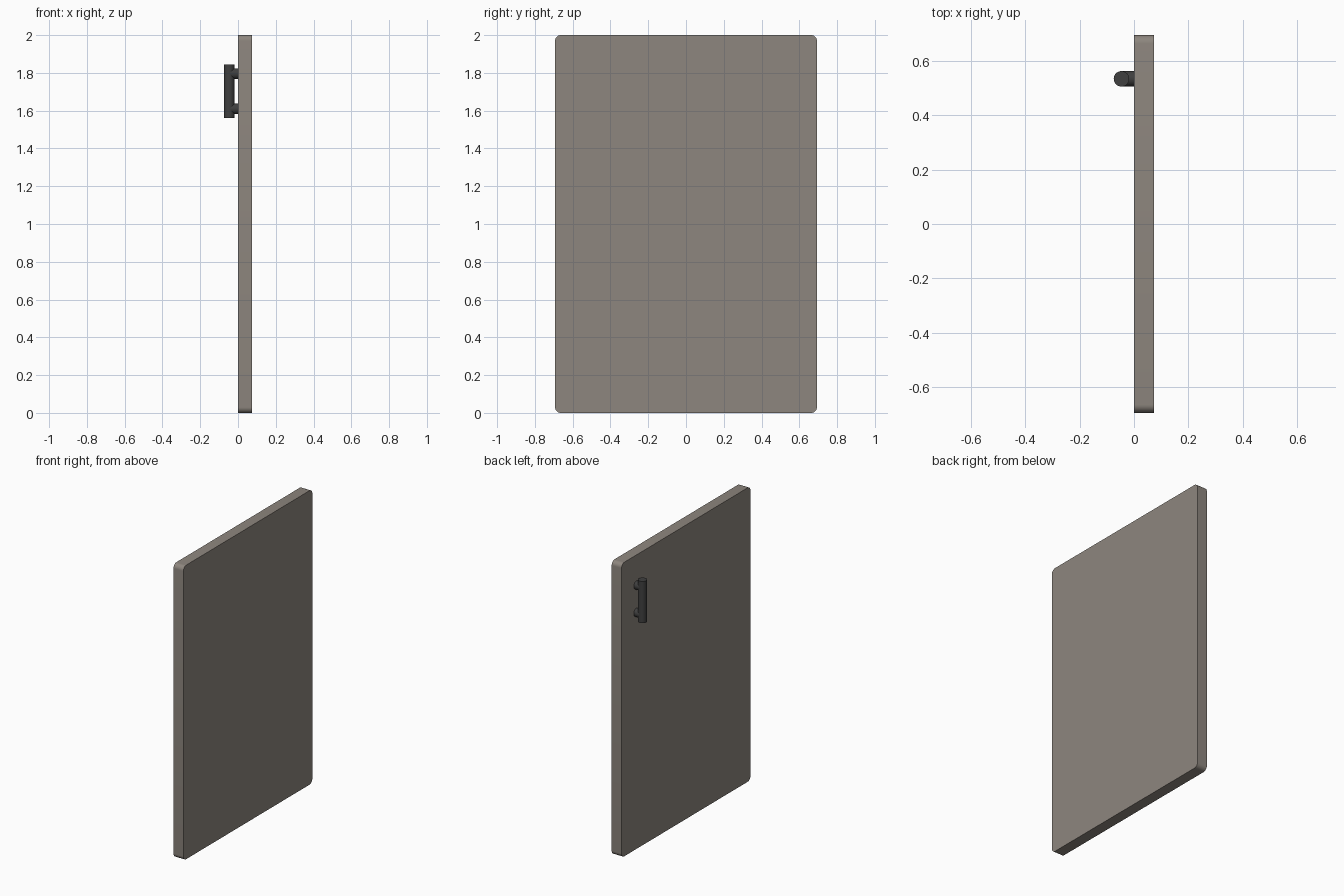
import bpy, bmesh, math
from mathutils import Vector

if "Cube" in bpy.data.objects:
    bpy.data.objects.remove(bpy.data.objects["Cube"])


def material(name, color):
    m = bpy.data.materials.new(name)
    m.diffuse_color = (*color, 1)
    m.use_nodes = True
    m.node_tree.nodes["Principled BSDF"].inputs["Base Color"].default_value = m.diffuse_color
    return m


def finish(obj, mat):
    obj.data.materials.append(mat)
    bpy.ops.object.select_all(action='DESELECT')
    obj.select_set(True)
    bpy.context.view_layer.objects.active = obj
    bpy.ops.object.shade_smooth_by_angle(angle=math.radians(35))


def cylinder(name, start, end, radius, mat):
    a, b = Vector(start), Vector(end)
    bpy.ops.mesh.primitive_cylinder_add(vertices=32, radius=radius, depth=(b - a).length,
                                        location=(a + b) / 2,
                                        rotation=(b - a).to_track_quat('Z', 'Y').to_euler())
    obj = bpy.context.object
    obj.name = name
    finish(obj, mat)


panel_mat = material("warm_grey", (0.27, 0.24, 0.21))
metal_mat = material("dark_metal", (0.05, 0.05, 0.05))

# Door panel: rounded rectangle profile extruded through its thickness
T, HALF_W, H, R, STEPS = 0.074, 0.693, 2.0, 0.03, 8
corners = [(HALF_W - R, H - R), (R - HALF_W, H - R), (R - HALF_W, R), (HALF_W - R, R)]
bm = bmesh.new()
verts = []
for i, (y, z) in enumerate(corners):
    for s in range(STEPS + 1):
        a = math.pi / 2 * (i + s / STEPS)
        verts.append(bm.verts.new((0, y + R * math.cos(a), z + R * math.sin(a))))
face = bm.faces.new(verts)
ext = bmesh.ops.extrude_face_region(bm, geom=[face], use_keep_orig=True)
bmesh.ops.translate(bm, vec=(T, 0, 0),
                    verts=[v for v in ext["geom"] if isinstance(v, bmesh.types.BMVert)])
bmesh.ops.recalc_face_normals(bm, faces=bm.faces)
mesh = bpy.data.meshes.new("door_panel")
bm.to_mesh(mesh)
bm.free()
panel = bpy.data.objects.new("door_panel", mesh)
bpy.context.collection.objects.link(panel)
finish(panel, panel_mat)

# Bar handle with two standoffs on the -x face
HX, HY, HZ, HR = -0.046, 0.533, 1.703, 0.0285
cylinder("handle_bar", (HX, HY, HZ - 0.142), (HX, HY, HZ + 0.142), HR, metal_mat)
for side, name in ((-1, "lower"), (1, "upper")):
    z = HZ + side * 0.093
    cylinder(f"handle_standoff_{name}", (HX, HY, z), (0, HY, z), HR, metal_mat)
